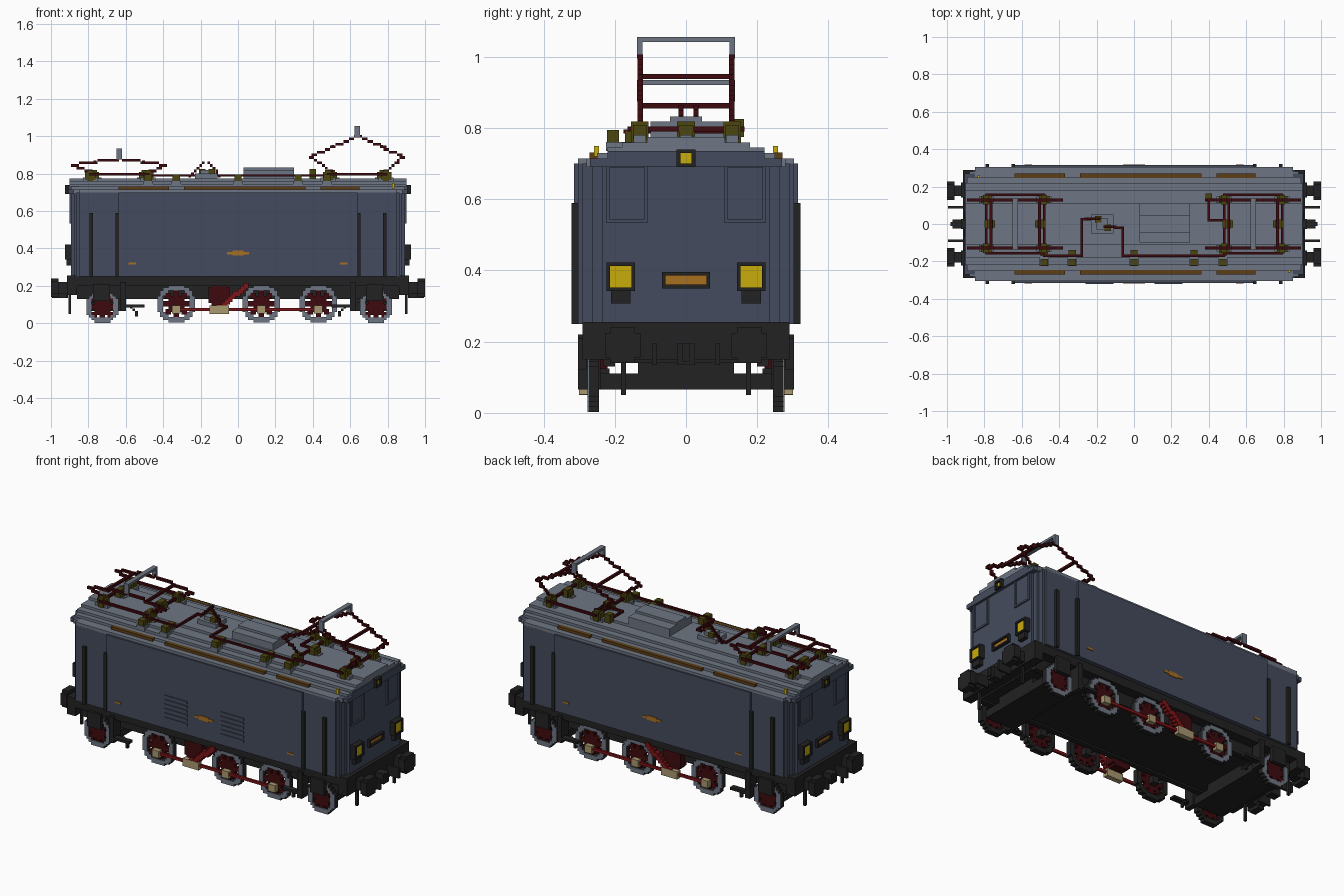
import bpy, bmesh, math
from mathutils import Matrix, Vector

if "Cube" in bpy.data.objects:
    bpy.data.objects.remove(bpy.data.objects["Cube"])

V = 1 / 70          # block size
SIDES = (-1, 1)


def material(name, hex_code):
    rgb = [int(hex_code[i:i + 2], 16) / 255 for i in (0, 2, 4)]
    col = [c / 12.92 if c < 0.04 else ((c + 0.055) / 1.055) ** 2.4 for c in rgb] + [1]
    m = bpy.data.materials.new(name)
    m.use_nodes = True
    m.diffuse_color = col
    m.node_tree.nodes["Principled BSDF"].inputs["Base Color"].default_value = col
    return m


BODY = material("slate blue", "444b5d")
ROOF = material("light grey", "6e7683")
BLACK = material("black", "222222")
MAROON = material("dark red", "3e0a0e")
RED = material("red", "7c1418")
YELLOW = material("lamp yellow", "c9ac0c")
BRONZE = material("bronze", "a87020")
OLIVE = material("insulator olive", "4c4510")
BEIGE = material("beige", "a89870")
BROWN = material("vent brown", "5c3d16")


class Part:
    """Collects boxes into one object."""
    def __init__(self, name, mat):
        self.name, self.mat, self.bm = name, mat, bmesh.new()

    def box(self, x0, x1, y0, y1, z0, z1):
        c = Vector((x0 + x1, y0 + y1, z0 + z1)) / 2
        s = (abs(x1 - x0), abs(y1 - y0), abs(z1 - z0), 1)
        bmesh.ops.create_cube(self.bm, size=1, matrix=Matrix.Translation(c) @ Matrix.Diagonal(s))

    def at(self, x, y, z, sx, sy, sz):
        self.box(x - sx / 2, x + sx / 2, y - sy / 2, y + sy / 2, z - sz / 2, z + sz / 2)

    def rim(self, x, y, z, sx, sy, sz, t):
        """Rectangular frame facing x, with bars of width t inside its outline."""
        for s in SIDES:
            self.at(x, y + s * (sy - t) / 2, z, sx, t, sz)
            self.at(x, y, z + s * (sz - t) / 2, sx, sy - 2 * t, t)

    def stairs(self, a, b, t=V):
        """Blocky line of small cubes from a to b."""
        a, b = Vector(a), Vector(b)
        n = max(1, round(max(abs(c) for c in b - a) / V))
        for i in range(n + 1):
            p = a.lerp(b, i / n)
            self.at(*[round(c / V) * V for c in p], t, t, t)

    def disc(self, x, z, r, y0, y1, rule=lambda d, a: True):
        """Blocky disc facing y; the rule picks cells by radius and angle."""
        n = math.ceil(r / V)
        for i in range(-n, n):
            for k in range(-n, n):
                px, pz = (i + 0.5) * V, (k + 0.5) * V
                d = math.hypot(px, pz)
                if d <= r and rule(d / r, math.atan2(pz, px)):
                    self.box(x + i * V, x + i * V + V, y0, y1, z + k * V, z + k * V + V)

    def done(self):
        me = bpy.data.meshes.new(self.name)
        self.bm.to_mesh(me)
        self.bm.free()
        me.materials.append(self.mat)
        ob = bpy.data.objects.new(self.name, me)
        bpy.context.collection.objects.link(ob)


# Body shell with stepped corners, cab window frames
plan = [(0.64, 0.315), (0.79, 0.304), (0.85, 0.304), (0.864, 0.29), (0.878, 0.262), (0.893, 0.235)]
body = Part("body_shell", BODY)
for hx, hy in plan:
    body.box(-hx, hx, -hy, hy, 0.25, 0.7)
for s in SIDES:
    for hy, z in ((0.27, 0.715), (0.22, 0.735)):
        body.box(s * 0.85, s * 0.907, -hy, hy, 0.69, z)
    for t in SIDES:
        body.rim(s * 0.895, t * 0.166, 0.617, 0.012, 0.118, 0.165, 0.01)
body.done()

# Stepped roof with hatch and cable box
roof = Part("roof", ROOF)
for z, hy, hx in ((0.715, 0.304, 0.85), (0.715, 0.28, 0.88), (0.73, 0.25, 0.892), (0.745, 0.22, 0.9),
                  (0.76, 0.18, 0.9), (0.775, 0.11, 0.9)):
    roof.box(-hx, hx, -hy, hy, 0.69, z)
roof.box(0.03, 0.3, -0.1, 0.11, 0.77, 0.818)
roof.box(0.03, 0.3, -0.045, 0.045, 0.8, 0.832)
roof.box(-0.23, -0.11, -0.05, 0.05, 0.77, 0.8)
roof.box(-0.2, -0.14, -0.03, 0.03, 0.79, 0.82)
roof.done()

vents = Part("roof_vents", BROWN)
for s in SIDES:
    for x0, x1 in ((-0.64, -0.37), (-0.29, 0.36), (0.44, 0.65)):
        vents.box(x0, x1, s * 0.247, s * 0.271, 0.71, 0.731)
vents.done()

# Louvres on the front side only
louvres = Part("side_louvres", BODY)
for s in SIDES:
    for i in range(6):
        louvres.at(s * 0.185, -0.316, 0.31 + i * 0.026, 0.15, 0.008, 0.014)
louvres.done()

# Side badges and end plates
badges = Part("bronze_badges", BRONZE)
frames = Part("badge_frames", BLACK)
for s in SIDES:
    badges.at(0, s * 0.315, 0.375, 0.12, 0.008, 0.013)
    badges.at(0, s * 0.315, 0.375, 0.06, 0.008, 0.026)
    for x in (-0.565, 0.565):
        badges.at(x, s * 0.315, 0.32, 0.04, 0.008, 0.01)
    frames.rim(s * 0.9, 0, 0.373, 0.018, 0.135, 0.046, 0.01)
    badges.at(s * 0.893, 0, 0.373, 0.008, 0.115, 0.026)
badges.done()
frames.done()

# Cab handrails
rails = Part("cab_handrails", BLACK)
for s in SIDES:
    for t in SIDES:
        for x in (0.645, 0.785):
            rails.at(s * x, t * 0.312, 0.42, 0.02, 0.018, 0.34)
rails.done()

# Lamps: recessed lenses inside protruding housings
lamps, hoods = Part("lamps", YELLOW), Part("lamp_housings", BLACK)
for s in SIDES:
    for y in (-0.183, 0.183):
        hoods.at(s * 0.902, y, 0.33, 0.03, 0.055, 0.045)
        hoods.rim(s * 0.908, y, 0.382, 0.035, 0.08, 0.08, 0.01)
        lamps.at(s * 0.905, y, 0.382, 0.024, 0.06, 0.06)
    hoods.rim(s * 0.912, 0, 0.715, 0.024, 0.052, 0.05, 0.01)
    lamps.at(s * 0.905, 0, 0.715, 0.012, 0.032, 0.03)
    lamps.at(s * 0.83, s * -0.252, 0.735, 0.014, 0.014, 0.03)
lamps.done()
hoods.done()

# Underframe, buffer beams, guide trucks, steps
frame = Part("underframe", BLACK)
frame.box(-0.88, 0.88, -0.29, 0.29, 0.2, 0.255)
frame.box(-0.86, 0.86, -0.23, 0.23, 0.14, 0.21)
for s in SIDES:
    frame.box(-0.86, 0.86, s * 0.2, s * 0.232, 0.13, 0.21)
    frame.box(s * 0.86, s * 0.915, -0.29, 0.29, 0.15, 0.255)
    frame.box(s * 0.61, s * 0.8, -0.24, 0.24, 0.065, 0.11)
    frame.box(s * 0.61, s * 0.8, -0.135, 0.135, 0.1, 0.15)
    for t in SIDES:
        frame.box(s * 0.6, s * 0.63, t * 0.24, t * 0.304, 0.065, 0.22)
        frame.box(s * 0.5, s * 0.6, t * 0.27, t * 0.304, 0.085, 0.1)
        frame.at(s * 0.73, t * 0.292, 0.165, 0.09, 0.024, 0.09)
        frame.at(s * 0.9, t * 0.175, 0.1, 0.014, 0.014, 0.1)
        frame.stairs((s * 0.57, t * 0.26, 0.09), (s * 0.54, t * 0.26, 0.04))
frame.done()

buffers = Part("buffers_and_couplings", BLACK)
for s in SIDES:
    for y in (-0.178, 0.178):
        buffers.at(s * 0.94, y, 0.19, 0.06, 0.055, 0.06)
        buffers.at(s * 0.98, y, 0.19, 0.04, 0.1, 0.07)
        buffers.at(s * 0.98, y, 0.19, 0.04, 0.07, 0.1)
        buffers.at(s * 0.955, y / 2, 0.165, 0.08, 0.014, 0.06)
    buffers.at(s * 0.94, 0, 0.165, 0.06, 0.05, 0.06)
    buffers.at(s * 0.965, 0, 0.17, 0.03, 0.02, 0.05)
buffers.done()

# Wheels with black treads and grey faces, and drive rods, the same on both sides
tyres, treads = Part("wheel_faces", ROOF), Part("wheel_treads", BLACK)
spokes, rods = Part("wheel_spokes", MAROON), Part("drive_rods", RED)
bearings = Part("rod_bearings", BEIGE)
drivers = (-0.33, 0.125, 0.43)
for x, r in [(d, 0.104) for d in drivers] + [(-0.725, 0.088), (0.738, 0.088)]:
    for s in SIDES:
        treads.disc(x, r, r, s * 0.244, s * 0.273, lambda d, a: d > 0.72)
        treads.at(x, s * 0.235, r, 0.04, 0.04, 0.04)
        tyres.disc(x, r, r, s * 0.273, s * 0.277, lambda d, a: d > 0.72)
        spokes.disc(x, r, r, s * 0.25, s * 0.272,
                    lambda d, a: d < 0.45 or d <= 0.72 and math.cos(8 * a) > -0.6)
for s in SIDES:
    rods.box(drivers[0], drivers[2], s * 0.277, s * 0.29, 0.066, 0.082)
    rods.stairs((-0.1, s * 0.286, 0.08), (0.04, s * 0.286, 0.2), 2 * V)
    spokes.disc(-0.1, 0.15, 0.062, s * 0.22, s * 0.275)
    for x in drivers:
        bearings.at(x, s * 0.286, 0.073, 0.045, 0.03, 0.042)
    bearings.at(-0.1, s * 0.286, 0.073, 0.105, 0.03, 0.045)
for p in (tyres, treads, spokes, rods, bearings):
    p.done()

# Pantographs: centre, knee height, top height; one lowered and one raised
arms, heads = Part("pantograph_arms", MAROON), Part("pantograph_heads", ROOF)
insulators, feet = Part("insulators", OLIVE), Part("insulator_feet", ROOF)


def insulator(x, y):
    feet.at(x, y, 0.76, 0.08, 0.035, 0.04)
    insulators.at(x, y, 0.786, 0.032, 0.05, 0.066)
    insulators.at(x, y, 0.788, 0.056, 0.038, 0.042)


for cx, knee, top in ((-0.635, 0.845, 0.88), (0.637, 0.89, 1.0)):
    for t in SIDES:
        y = t * 0.13
        for s in SIDES:
            arms.stairs((cx + s * 0.13, y, 0.8), (cx + s * 0.255, y, knee))
            arms.stairs((cx + s * 0.255, y, knee), (cx, y, top))
            insulator(cx + s * 0.155, y)
        arms.box(cx - 0.16, cx + 0.16, t * 0.15, t * 0.164, 0.79, 0.804)
        heads.at(cx, y, top + 0.025, 0.028, V, 0.06)
    for s in SIDES:
        x = cx + s * 0.155
        arms.box(x - V / 2, x + V / 2, -0.16, 0.16, 0.79, 0.804)
        arms.at(cx + s * 0.13, 0, (knee + top) / 2, V, 0.26, V)
        insulator(x - s * 0.02, 0)
    heads.at(cx, 0, top + 0.048, 0.028, 0.27, 0.014)
heads.done()

# Roof cable runs on paired insulators
for x in (-0.48, -0.33, 0, 0.32, 0.475):
    feet.at(x, -0.18, 0.748, 0.05, 0.09, 0.026)
    for y in (-0.155, -0.205):
        insulators.at(x, y, 0.77, 0.038, 0.034, 0.048)
for p in ((-0.19, 0.025), (-0.14, -0.02), (0.4, 0.145)):
    insulators.at(*p, 0.8, 0.035, 0.035, 0.05)
for run in (((-0.48, -0.17), (-0.28, -0.17), (-0.28, 0.025), (-0.19, 0.025)),
            ((-0.14, -0.02), (-0.06, -0.02), (-0.06, -0.17), (0.48, -0.17)),
            ((0.4, 0.145), (0.4, 0.02), (0.48, 0.02))):
    for (xa, ya), (xb, yb) in zip(run, run[1:]):
        arms.at((xa + xb) / 2, (ya + yb) / 2, 0.79, abs(xa - xb) + 0.012, abs(ya - yb) + 0.012, 0.012)
for a, b, y in ((-0.25, -0.19, 0.025), (-0.1, -0.15, -0.02)):
    arms.stairs((a, y, 0.79), (b, y, 0.855))
arms.done()
insulators.done()
feet.done()
